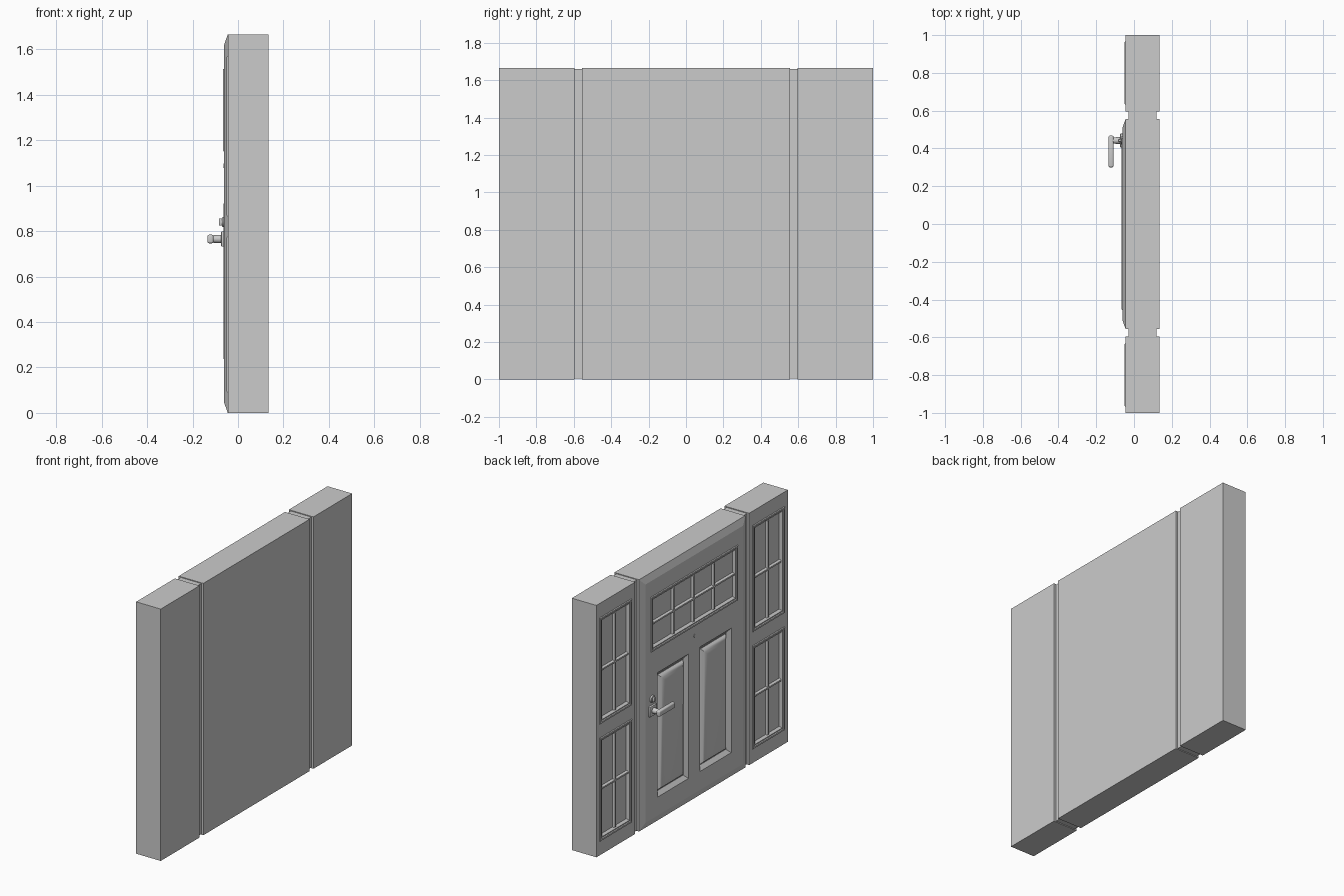
import bpy, bmesh, math
from mathutils import Matrix

cube = bpy.data.objects.get("Cube")
if cube:
    bpy.data.objects.remove(cube)

mat = bpy.data.materials.new("plain_grey")
mat.use_nodes = True
GREY = (0.6, 0.6, 0.6, 1)
mat.diffuse_color = GREY
mat.node_tree.nodes["Principled BSDF"].inputs["Base Color"].default_value = GREY

HEIGHT = 1.665
BACK = 0.135
SIDE_FACE = -0.045   # outer face of the side panels
DOOR_FACE = -0.061   # outer face of the door leaf


def finish(name, bm, smooth=False):
    bmesh.ops.recalc_face_normals(bm, faces=bm.faces[:])
    mesh = bpy.data.meshes.new(name)
    bm.to_mesh(mesh)
    bm.free()
    mesh.materials.append(mat)
    obj = bpy.data.objects.new(name, mesh)
    bpy.context.collection.objects.link(obj)
    if smooth:
        bpy.ops.object.select_all(action='DESELECT')
        obj.select_set(True)
        bpy.context.view_layer.objects.active = obj
        bpy.ops.object.shade_smooth_by_angle(angle=math.radians(35))
    return obj


def box(name, x0, x1, y0, y1, z0, z1, bevel=0.0, segments=2):
    bm = bmesh.new()
    bmesh.ops.create_cube(bm, size=1)
    for v in bm.verts:
        v.co = ((x0 + x1) / 2 + v.co.x * (x1 - x0),
                (y0 + y1) / 2 + v.co.y * (y1 - y0),
                (z0 + z1) / 2 + v.co.z * (z1 - z0))
    if bevel:
        bmesh.ops.bevel(bm, geom=bm.edges[:], offset=bevel, segments=segments,
                        profile=0.5, affect='EDGES')
    return finish(name, bm, bevel > 0)


def disc(name, x0, x1, y, z, r0, r1, sides=24):
    """Cylinder or cone along x, radius r0 at x0 and r1 at x1."""
    bm = bmesh.new()
    bmesh.ops.create_cone(bm, cap_ends=True, segments=sides, radius1=r0, radius2=r1,
                          depth=x1 - x0,
                          matrix=Matrix.Translation(((x0 + x1) / 2, y, z))
                          @ Matrix.Rotation(math.pi / 2, 4, 'Y'))
    return finish(name, bm, True)


def stepped(name, rect, steps, cap_start=False, smooth=False):
    """Nested rectangles: each step is (inset, x); the last one is filled."""
    y0, y1, z0, z1 = rect
    bm = bmesh.new()
    rings = []
    for i, x in steps:
        corners = [(y0 + i, z0 + i), (y1 - i, z0 + i), (y1 - i, z1 - i), (y0 + i, z1 - i)]
        rings.append([bm.verts.new((x, y, z)) for y, z in corners])
    for a, b in zip(rings, rings[1:]):
        for k in range(4):
            n = (k + 1) % 4
            bm.faces.new((a[k], a[n], b[n], b[k]))
    bm.faces.new(rings[-1])
    if cap_start:
        bm.faces.new(rings[0][::-1])
    obj = finish(name, bm, smooth)
    if not cap_start:
        # an open shell must look outwards, towards -x
        mesh = obj.data
        if mesh.polygons[len(mesh.polygons) - 1].normal.x > 0:
            mesh.flip_normals()
    return obj


def cut_opening(target, rect, face, margin):
    y0, y1, z0, z1 = rect
    cutter = box("cutter", face - 0.05, face + 0.05, y0 + margin, y1 - margin,
                 z0 + margin, z1 - margin)
    cutter.hide_render = True
    mod = target.modifiers.new("opening", 'BOOLEAN')
    mod.operation = 'DIFFERENCE'
    mod.solver = 'EXACT'
    mod.object = cutter
    bpy.context.view_layer.objects.active = target
    bpy.ops.object.modifier_apply(modifier=mod.name)
    bpy.data.objects.remove(cutter)


def window(name, target, rect, face, columns, rows):
    """Moulded frame, recessed panes and glazing bars."""
    lip, rim, depth = 0.005, 0.034, 0.016
    cut_opening(target, rect, face, 0.006)
    stepped(name + "_frame", rect,
            [(0, face), (0.004, face - lip), (0.014, face - lip), (0.018, face),
             (0.024, face), (rim, face + depth)])
    y0, y1, z0, z1 = rect
    y0, y1, z0, z1 = y0 + rim, y1 - rim, z0 + rim, z1 - rim
    half, ridge, x0, x1 = 0.011, 0.006, face + 0.001, face + depth + 0.002
    bars = []
    for c in range(1, columns):
        y = y0 + (y1 - y0) * c / columns
        bars.append((y - half, y + half, z0 - 0.006, z1 + 0.006))
    for r in range(1, rows):
        z = z0 + (z1 - z0) * r / rows
        bars.append((y0 - 0.006, y1 + 0.006, z - half, z + half))
    for bar in bars:
        stepped(name + "_bar", bar, [(0, x1), (ridge, x0)], cap_start=True)


# Side panels, each with two windows
for side, s in (("left", 1), ("right", -1)):
    ya, yb = sorted((s * 0.595, s))
    panel = box(side + "_side_panel", SIDE_FACE, BACK, ya, yb, 0, HEIGHT)
    wa, wb = sorted((s * 0.632, s * 0.966))
    for level, z0, z1 in (("lower", 0.09, 0.775), ("upper", 0.865, 1.57)):
        window(f"{side}_{level}_window", panel, (wa, wb, z0, z1), SIDE_FACE, 2, 2)
    # Recessed joint strip beside the door
    ja, jb = sorted((s * 0.54, s * 0.61))
    box(side + "_joint_strip", -0.03, 0.12, ja, jb, 0.005, HEIGHT - 0.005)

# Door leaf with chamfered outer edge
door = stepped("door_leaf", (-0.555, 0.555, 0, HEIGHT),
               [(0, BACK), (0, SIDE_FACE), (0.045, DOOR_FACE)], cap_start=True)
window("door_window", door, (-0.455, 0.455, 1.148, 1.515), DOOR_FACE, 4, 2)

# Raised and fielded lower panels
for side, s in (("left", 1), ("right", -1)):
    ya, yb = sorted((s * 0.06, s * 0.386))
    rect = (ya, yb, 0.167, 0.99)
    cut_opening(door, rect, DOOR_FACE, 0.0)
    stepped(side + "_door_panel", rect,
            [(0, DOOR_FACE), (0.026, DOOR_FACE + 0.022), (0.032, DOOR_FACE + 0.022),
             (0.04, DOOR_FACE + 0.01), (0.055, DOOR_FACE + 0.002),
             (0.075, DOOR_FACE - 0.003)], smooth=True)

# Peephole
disc("peephole", DOOR_FACE - 0.003, DOOR_FACE + 0.01, 0, 1.087, 0.009, 0.011, 16)

# Handle: rose, stem and lever pointing to the door middle
HY, HZ = 0.442, 0.765
box("handle_rose", -0.074, -0.055, HY - 0.037, HY + 0.037, HZ - 0.034, HZ + 0.034, 0.005)
disc("handle_stem", -0.115, -0.07, HY, HZ, 0.016, 0.019)
box("handle_lever", -0.135, -0.108, 0.3, 0.468, HZ - 0.019, HZ + 0.019, 0.008, 3)

# Deadbolt: rose and thumb turn
disc("deadbolt_rose", -0.07, -0.055, HY, 0.84, 0.02, 0.026)
box("deadbolt_turn", -0.084, -0.068, HY - 0.007, HY + 0.007, 0.824, 0.856, 0.003)
